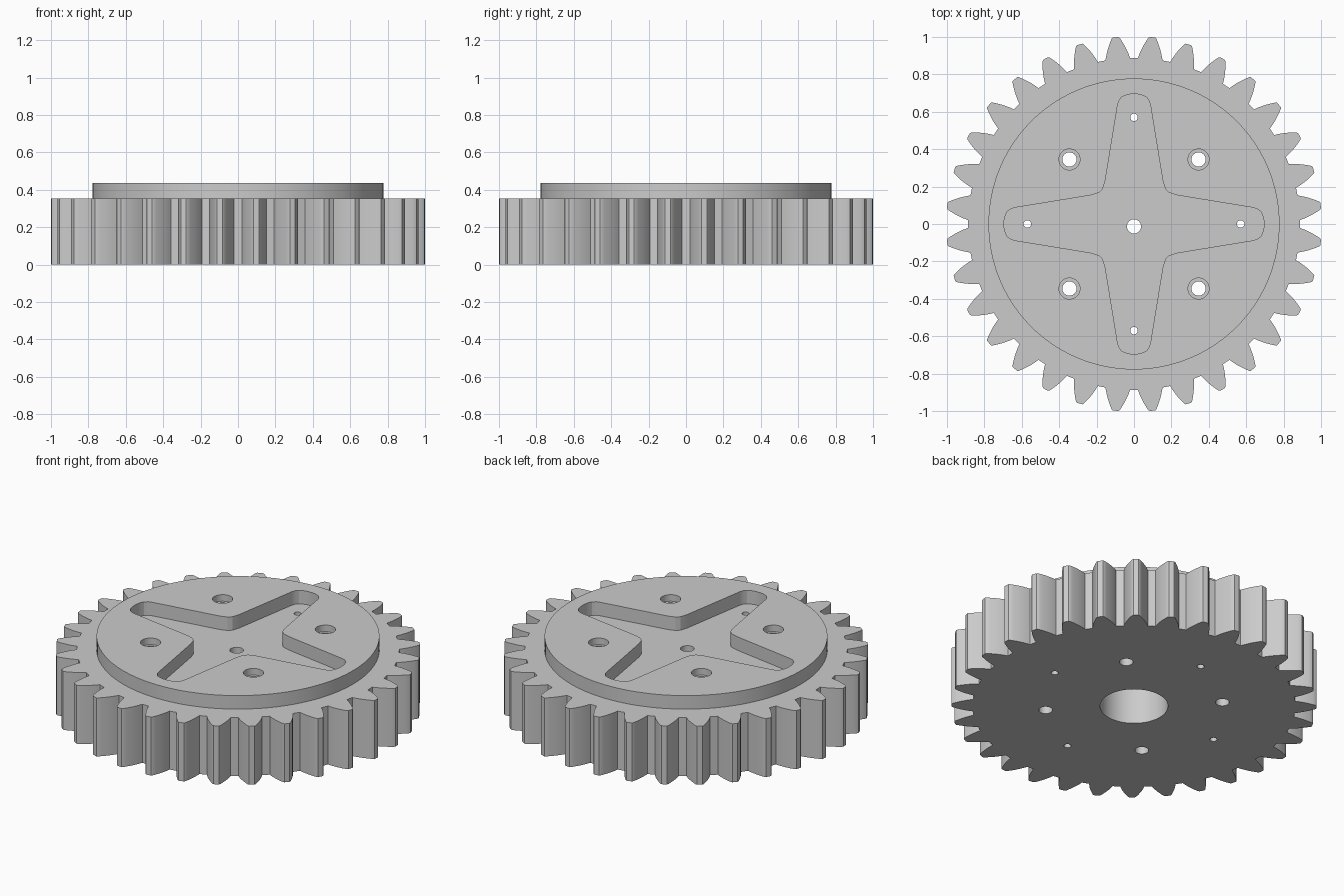
import bpy
import bmesh
from math import cos, sin, pi, tau

TEETH = 32
GEAR_TOP = 0.355
PLATE_TOP = 0.437

cube = bpy.data.objects.get("Cube")
if cube:
    bpy.data.objects.remove(cube, do_unlink=True)

grey = bpy.data.materials.new("plain grey")
grey.use_nodes = True
grey.diffuse_color = (0.6, 0.6, 0.6, 1)
grey.node_tree.nodes["Principled BSDF"].inputs["Base Color"].default_value = (0.6, 0.6, 0.6, 1)


def prism(name, outline, z0, z1):
    """Extrude a closed counter-clockwise outline from z0 to z1."""
    bm = bmesh.new()
    face = bm.faces.new([bm.verts.new((x, y, z0)) for x, y in outline])
    top = bmesh.ops.extrude_face_region(bm, geom=[face])["geom"]
    bmesh.ops.translate(bm, vec=(0, 0, z1 - z0),
                        verts=[g for g in top if isinstance(g, bmesh.types.BMVert)])
    bmesh.ops.recalc_face_normals(bm, faces=bm.faces)
    mesh = bpy.data.meshes.new(name)
    bm.to_mesh(mesh)
    bm.free()
    mesh.materials.append(grey)
    obj = bpy.data.objects.new(name, mesh)
    bpy.context.collection.objects.link(obj)
    return obj


def circle(radius, x=0, y=0, sides=32):
    return [(x + radius * cos(tau * i / sides), y + radius * sin(tau * i / sides))
            for i in range(sides)]


def rotated(points, count, start=0):
    """Repeat a run of points around the axis."""
    result = []
    for i in range(count):
        a = start + tau * i / count
        result += [(x * cos(a) - y * sin(a), x * sin(a) + y * cos(a)) for x, y in points]
    return result


def combine(target, other, operation):
    mod = target.modifiers.new(operation.lower(), 'BOOLEAN')
    mod.operation = operation
    mod.solver = 'EXACT'
    mod.object = other
    other.hide_render = True
    bpy.context.view_layer.objects.active = target
    bpy.ops.object.modifier_apply(modifier=mod.name)
    bpy.data.objects.remove(other, do_unlink=True)


# Toothed body: half a tooth flank, mirrored, then repeated
flank = [(0.885, 0.066), (0.905, 0.061), (0.93, 0.053), (0.955, 0.043),
         (0.98, 0.031), (0.997, 0.022), (1.003, 0.015)]
tooth = [(r, -w) for r, w in flank] + [(r, w) for r, w in reversed(flank)]
gear = prism("gear_wheel", rotated(tooth, TEETH, pi / TEETH), 0, GEAR_TOP)

# Raised round plate
combine(gear, prism("round_plate", circle(0.778, sides=128), 0.2, PLATE_TOP), 'UNION')

# Cross-shaped pocket: one arm along +x, ending in a rounded tip and inner fillet
side = [(0.21, 0.16), (0.235, 0.153), (0.64, 0.087), (0.66, 0.08),
        (0.678, 0.066), (0.688, 0.045), (0.694, 0.02)]
fillet = [(0.187, 0.168), (0.168, 0.187)]
arm = [(x, -y) for x, y in side] + list(reversed(side)) + fillet
combine(gear, prism("cross_pocket", rotated(arm, 4), GEAR_TOP, 0.6), 'DIFFERENCE')

# Wide blind bore underneath, with a small hole through its ceiling
combine(gear, prism("shaft_bore", circle(0.187, sides=64), -0.1, 0.27), 'DIFFERENCE')
combine(gear, prism("centre_hole", circle(0.038, 0, -0.013), 0.2, 0.6), 'DIFFERENCE')

# Four counterbored bolt holes on the diagonals, four pin holes in the arms
for i in range(4):
    a = tau * i / 4
    d = a + pi / 4
    bx, by = 0.488 * cos(d), 0.488 * sin(d)
    combine(gear, prism("bolt_hole", circle(0.038, bx, by), -0.1, 0.6), 'DIFFERENCE')
    combine(gear, prism("counterbore", circle(0.056, bx, by), PLATE_TOP - 0.04, 0.6), 'DIFFERENCE')
    combine(gear, prism("pin_hole", circle(0.02, 0.57 * cos(a), 0.57 * sin(a), 24), -0.1, 0.6),
            'DIFFERENCE')

# Smooth the round walls, keep the rims crisp
bpy.ops.object.select_all(action='DESELECT')
gear.select_set(True)
bpy.context.view_layer.objects.active = gear
bpy.ops.object.shade_smooth_by_angle(angle=pi / 7)
